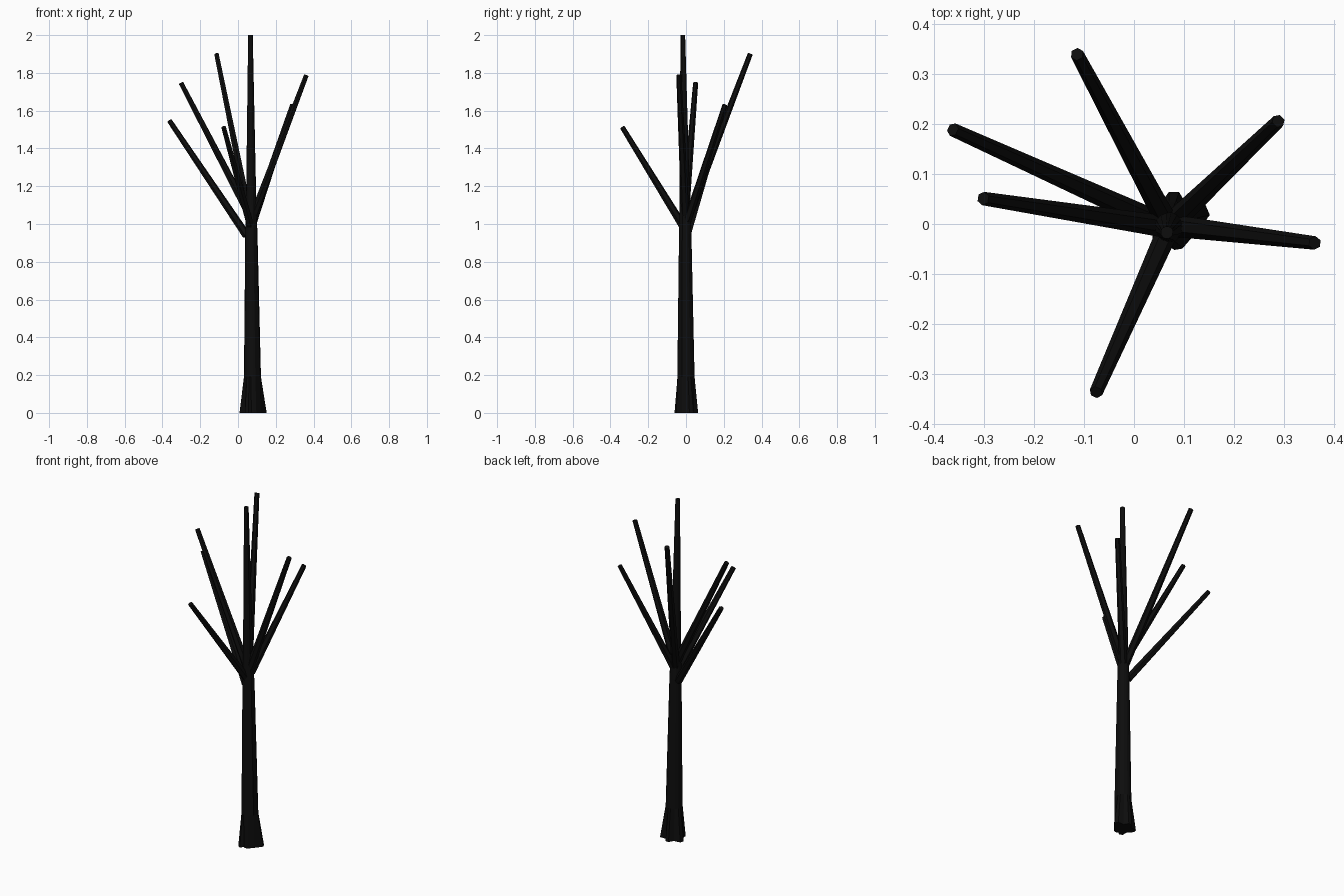
import bpy
import bmesh
from math import cos, sin, radians
from mathutils import Vector

if "Cube" in bpy.data.objects:
    bpy.data.objects.remove(bpy.data.objects["Cube"], do_unlink=True)

# Single charred bark colour
bark = bpy.data.materials.new("charred_bark")
bark.use_nodes = True
colour = (0.004, 0.004, 0.004, 1)
bark.diffuse_color = colour
shader = bark.node_tree.nodes["Principled BSDF"]
shader.inputs["Base Color"].default_value = colour
shader.inputs["Roughness"].default_value = 0.9


def loft(name, rings):
    """Skin a closed, flat-shaded solid through equal-sized rings of points."""
    bm = bmesh.new()
    loops = [[bm.verts.new(p) for p in ring] for ring in rings]
    n = len(loops[0])
    for low, high in zip(loops, loops[1:]):
        for i in range(n):
            j = (i + 1) % n
            bm.faces.new((low[i], low[j], high[j], high[i]))
    bm.faces.new(loops[0][::-1])
    bm.faces.new(loops[-1])
    bmesh.ops.recalc_face_normals(bm, faces=bm.faces)
    mesh = bpy.data.meshes.new(name)
    bm.to_mesh(mesh)
    bm.free()
    mesh.materials.append(bark)
    obj = bpy.data.objects.new(name, mesh)
    bpy.context.collection.objects.link(obj)
    return obj


def ring(centre, radius, axis, sides=6):
    """Regular polygon of points around an axis."""
    axis = axis.normalized()
    u = axis.cross(Vector((0, 0, 1))).normalized()
    v = axis.cross(u)
    steps = [radians(360 * i / sides) for i in range(sides)]
    return [centre + (u * cos(a) + v * sin(a)) * radius for a in steps]


# Trunk: blunt root lobes at the foot blend into a rounder stem
lobes = [(23, 0.074), (90, 0.065), (162, 0.073), (238, 0.066), (280, 0.052)]
outline = []
for i, (angle, reach) in enumerate(lobes):
    following = lobes[(i + 1) % len(lobes)][0]
    gap = (following - angle) % 360
    outline += [(angle - 9, reach), (angle + 9, reach), (angle + gap / 2, 0.046)]

# Height, centre x, centre y, stem radius, how much of the root lobes remains
sections = [
    (0, 0.08, 0, 0.046, 1),
    (0.19, 0.077, 0, 0.046, 0),
    (0.95, 0.071, -0.004, 0.033, 0),
    (1.1, 0.07, -0.006, 0.028, 0),
    (2, 0.066, -0.017, 0.0125, 0),
]
trunk_rings = []
for z, x, y, stem, flare in sections:
    points = []
    for angle, reach in outline:
        r = stem + (reach - stem) * flare
        a = radians(angle)
        points.append(Vector((x + r * cos(a), y + r * sin(a), z)))
    trunk_rings.append(points)
loft("trunk", trunk_rings)

# Straight tapering branches: foot on the trunk, then tip
branches = {
    "back_branch": ((0.065, 0.005, 1.02), (-0.114, 0.34, 1.9)),
    "back_right_branch": ((0.045, 0.005, 0.94), (-0.363, 0.189, 1.547)),
    "back_left_branch": ((0.082, 0.008, 1.02), (0.289, 0.206, 1.63)),
    "right_branch": ((0.06, -0.005, 1.05), (-0.302, 0.051, 1.747)),
    "left_branch": ((0.082, -0.004, 1.05), (0.362, -0.038, 1.788)),
    "front_branch": ((0.069, -0.01, 0.98), (-0.076, -0.337, 1.512)),
}
for name, (foot, tip) in branches.items():
    foot, tip = Vector(foot), Vector(tip)
    axis = tip - foot
    loft(name, [ring(foot, 0.022, axis), ring(tip, 0.0135, axis)])
